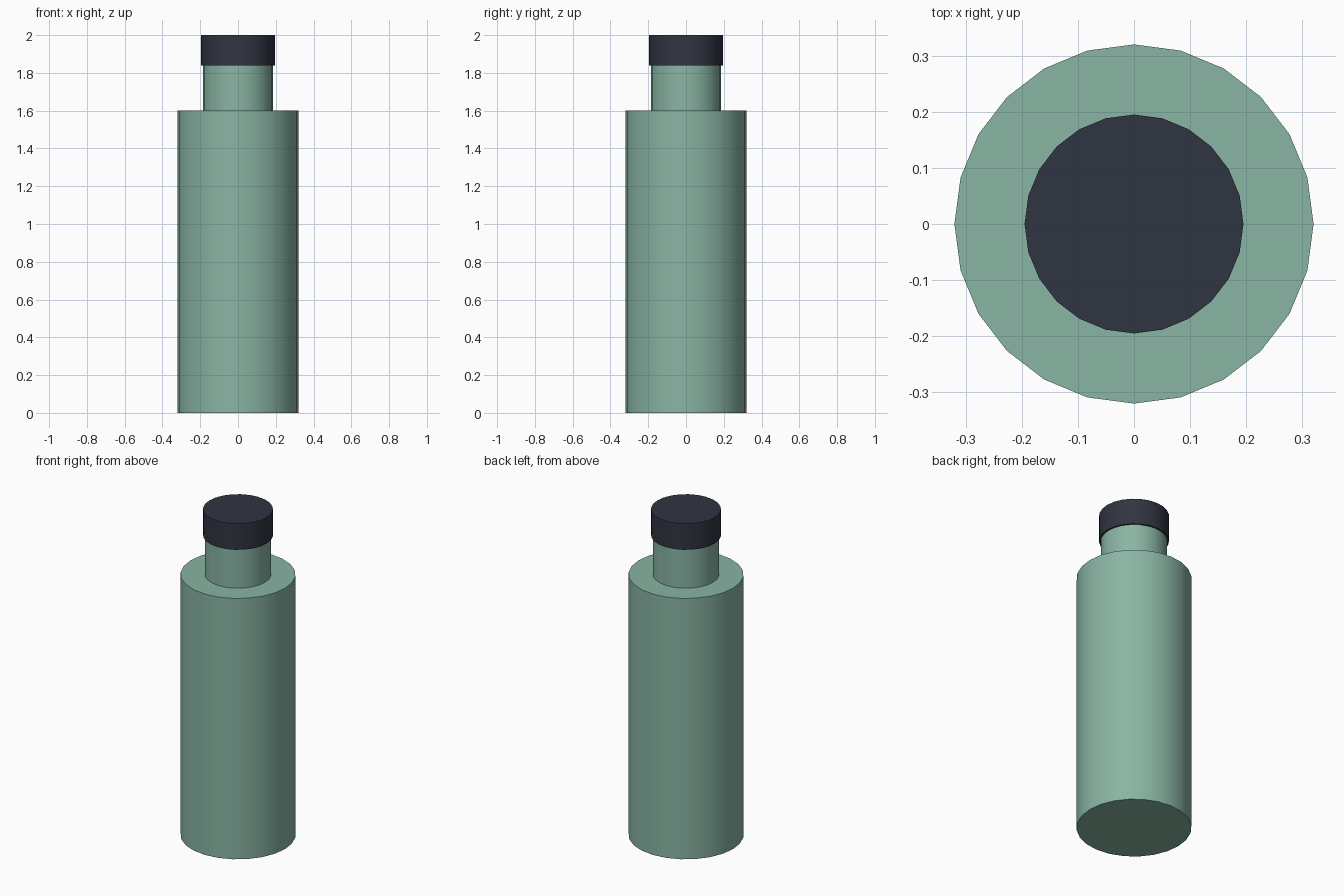
import bpy
import math

if "Cube" in bpy.data.objects:
    bpy.data.objects.remove(bpy.data.objects["Cube"])

SIDES = 24


def material(name, color):
    mat = bpy.data.materials.new(name)
    mat.diffuse_color = (*color, 1.0)
    mat.use_nodes = True
    mat.node_tree.nodes["Principled BSDF"].inputs["Base Color"].default_value = mat.diffuse_color
    return mat


def cylinder(name, radius, z0, z1, mat):
    bpy.ops.mesh.primitive_cylinder_add(
        vertices=SIDES, radius=radius, depth=z1 - z0, location=(0, 0, (z0 + z1) / 2))
    obj = bpy.context.object
    obj.name = name
    obj.data.materials.append(mat)
    bpy.ops.object.shade_smooth_by_angle(angle=math.radians(30))
    return obj


green = material("green", (0.25, 0.46, 0.37))
dark = material("dark", (0.03, 0.035, 0.053))

# Main container
cylinder("bottle_body", 0.32, 0.0, 1.6, green)
# Narrow neck, set slightly into the body and the cap
cylinder("bottle_neck", 0.185, 1.58, 1.86, green)
# Screw cap, slightly wider than the neck
cylinder("bottle_cap", 0.195, 1.84, 2.0, dark)
